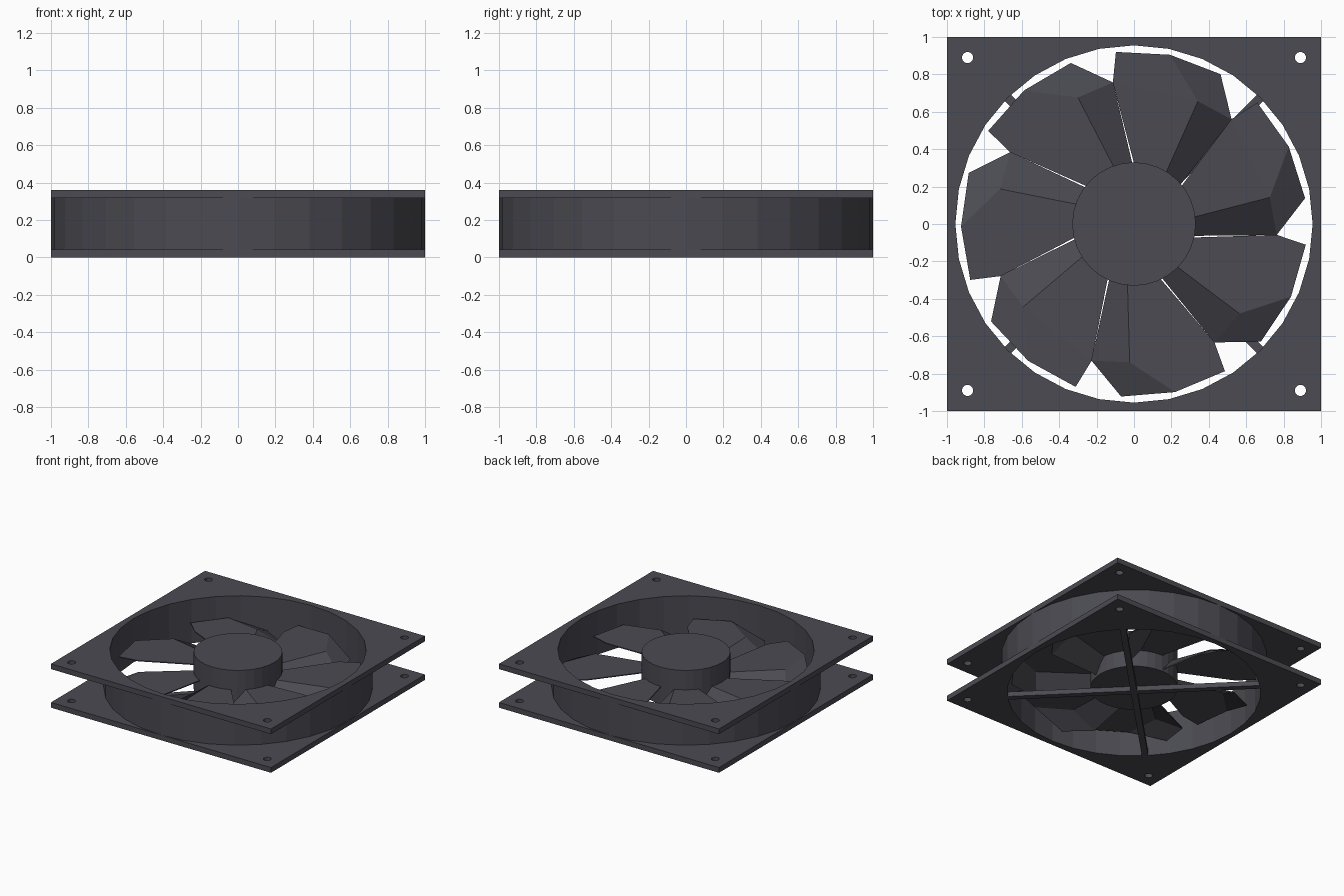
import bpy, bmesh
from math import cos, sin, pi, radians

cube = bpy.data.objects.get("Cube")
if cube:
    bpy.data.objects.remove(cube, do_unlink=True)

plastic = bpy.data.materials.new("dark grey plastic")
plastic.use_nodes = True
colour = (0.07, 0.069, 0.084, 1)
plastic.diffuse_color = colour
plastic.node_tree.nodes["Principled BSDF"].inputs["Base Color"].default_value = colour


def circle(radius, sides, cx=0, cy=0):
    return [(cx + radius * cos(2 * pi * i / sides), cy + radius * sin(2 * pi * i / sides))
            for i in range(sides)]


def rectangle(half_x, half_y):
    return [(-half_x, -half_y), (half_x, -half_y), (half_x, half_y), (-half_x, half_y)]


def extrusion(name, outlines, bottom, top, turn=0):
    """Fill flat outlines (inner ones become holes), extrude them and bake to a mesh."""
    curve = bpy.data.curves.new(name, 'CURVE')
    curve.dimensions = '2D'
    curve.fill_mode = 'BOTH'
    curve.extrude = (top - bottom) / 2
    for outline in outlines:
        spline = curve.splines.new('POLY')
        spline.points.add(len(outline) - 1)
        for point, (x, y) in zip(spline.points, outline):
            point.co = (x, y, 0, 1)
        spline.use_cyclic_u = True
    source = bpy.data.objects.new(name + " outline", curve)
    bpy.context.collection.objects.link(source)
    graph = bpy.context.evaluated_depsgraph_get()
    mesh = bpy.data.meshes.new_from_object(source.evaluated_get(graph))
    bpy.data.objects.remove(source)
    mesh.materials.clear()
    mesh.materials.append(plastic)
    mesh.shade_flat()
    obj = bpy.data.objects.new(name, mesh)
    obj.location.z = (bottom + top) / 2
    obj.rotation_euler.z = turn
    bpy.context.collection.objects.link(obj)


# Housing: two square flanges with screw holes, joined by a round duct
INNER, HEIGHT, FLANGE = 0.955, 0.36, 0.043
holes = [circle(0.03, 16, sx * 0.89, sy * 0.89) for sx in (-1, 1) for sy in (-1, 1)]
plate = [rectangle(1, 1), circle(INNER, 32)] + holes
extrusion("bottom_flange", plate, 0, FLANGE)
extrusion("top_flange", plate, HEIGHT - FLANGE, HEIGHT)
extrusion("duct", [circle(1, 32), circle(INNER, 32)], FLANGE, HEIGHT - FLANGE)

# Hub and the diagonal support struts under it
extrusion("hub", [circle(0.33, 32)], 0.04, 0.345)
for side, turn in (("left", pi / 4), ("right", -pi / 4)):
    extrusion(side + "_strut", [rectangle(0.97, 0.024)], 0, 0.04, turn)

# Blade: rows from root to tip, each (angle, radius, height) at
# the raised edge, the fold and the lowered edge
ROWS = [
    [(89.8, 0.32, 0.185), (58, 0.32, 0.185), (40, 0.32, 0.065)],
    [(98.5, 0.765, 0.19), (62.5, 0.74, 0.19), (47, 0.765, 0.08)],
    [(96, 0.925, 0.185), (78, 0.925, 0.195), (60, 0.925, 0.10)],
]
bm = bmesh.new()
grid = [[bm.verts.new((r * cos(radians(a)), r * sin(radians(a)), z)) for a, r, z in row]
        for row in ROWS]
for inner, outer in zip(grid, grid[1:]):
    for i in range(2):
        bm.faces.new((inner[i], outer[i], outer[i + 1], inner[i + 1]))
bmesh.ops.recalc_face_normals(bm, faces=bm.faces)
if sum(f.normal.z for f in bm.faces) < 0:
    bmesh.ops.reverse_faces(bm, faces=bm.faces)
blade_mesh = bpy.data.meshes.new("blade")
bm.to_mesh(blade_mesh)
bm.free()
blade_mesh.materials.append(plastic)

BLADES = 7
for i in range(BLADES):
    blade = bpy.data.objects.new(f"blade_{i + 1}", blade_mesh)
    blade.rotation_euler.z = 2 * pi * i / BLADES
    bpy.context.collection.objects.link(blade)
    shell = blade.modifiers.new("thickness", 'SOLIDIFY')
    shell.thickness = 0.008
    shell.offset = -1
